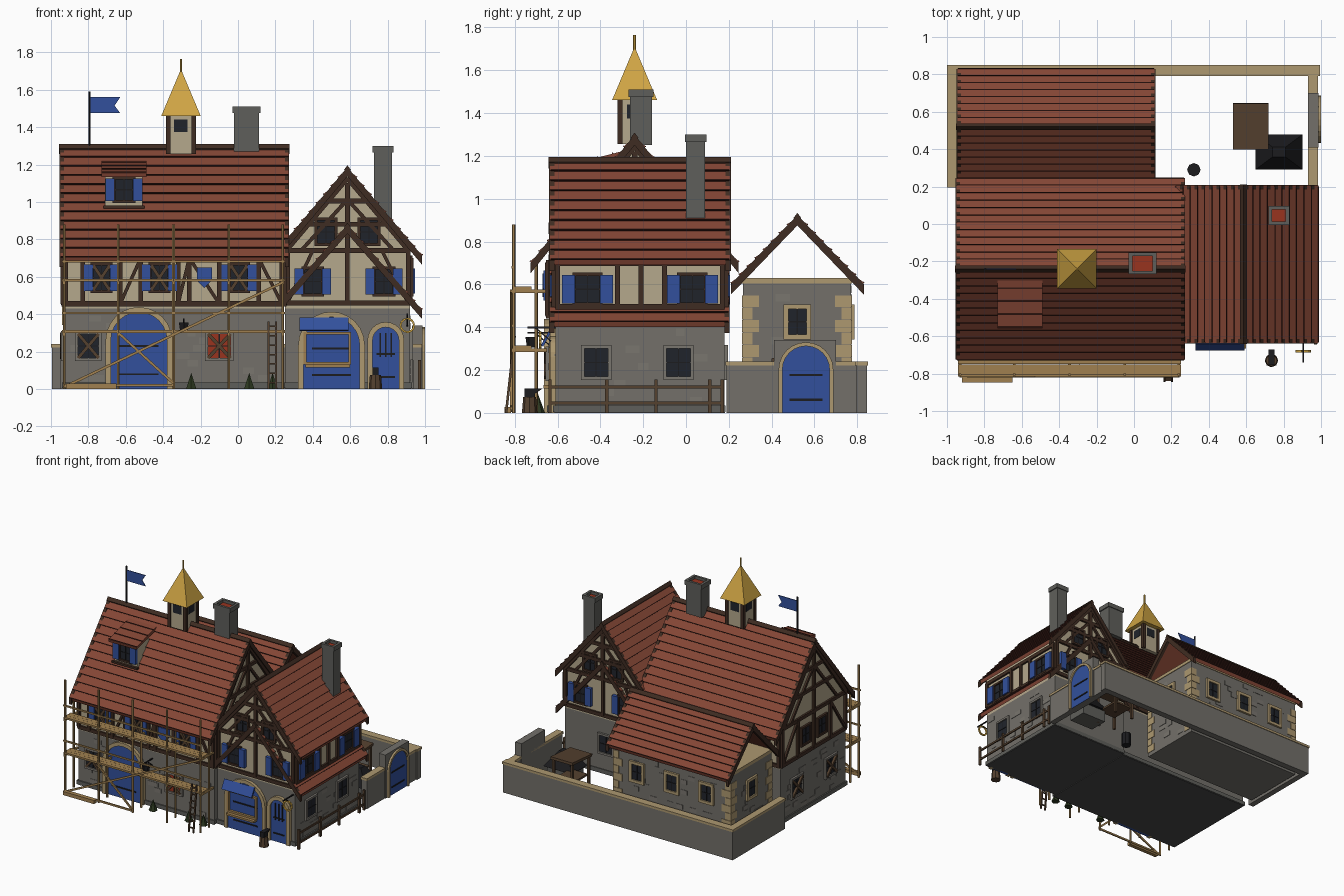
import bpy, bmesh, math, random
from mathutils import Matrix, Vector

if "Cube" in bpy.data.objects:
    bpy.data.objects.remove(bpy.data.objects["Cube"])
random.seed(4)
HEX = dict(stone='73706a', pale='7a766f', plaster='b5a88c', timber='3f2c22', roof='844635', gap='3a1d17',
           blue='32509c', tan='ad9870', wood='a08050', gold='cfa544', dark='20242b', red='98341f', iron='1c1c1f',
           brown='55412f', green='2c3820', chim='5f5f5b', floor='484848')
parts = {}

def lin(h):
    return [((int(h[i:i + 2], 16) / 255 + .055) / 1.055) ** 2.4 for i in (0, 2, 4)] + [1]

def get(name, mat):
    return parts.setdefault((name, mat), bmesh.new())

# A face is (axis it runs along, plane position, outward sign)
def P(f, u, z, d):
    c = f[1] + f[2] * d
    return (u, c, z) if f[0] == 'x' else (c, u, z)

FX, FY = ('x', 0, 1), ('y', 0, 1)

def prism(name, mat, f, pts, d0, d1):
    bm = get(name, mat)
    a = [bm.verts.new(P(f, u, z, d0)) for u, z in pts]
    b = [bm.verts.new(P(f, u, z, d1)) for u, z in pts]
    bm.faces.new(a); bm.faces.new(b[::-1])
    for i in range(len(a)):
        j = (i + 1) % len(a)
        bm.faces.new((a[i], b[i], b[j], a[j]))

def rect(name, mat, f, u0, u1, z0, z1, d0, d1):
    prism(name, mat, f, [(u0, z0), (u1, z0), (u1, z1), (u0, z1)], d0, d1)

def box(name, mat, x0, x1, y0, y1, z0, z1):
    rect(name, mat, FX, x0, x1, z0, z1, y0, y1)

def beam(name, mat, f, p, q, w, d0, d1):
    p, q = Vector(p), Vector(q)
    n = (q - p).normalized() * w / 2
    n = Vector((-n.y, n.x))
    prism(name, mat, f, [p + n, q + n, q - n, p - n], d0, d1)

def cone(name, mat, loc, r1, r2, h, seg=8, rot=0, sy=1):
    m = Matrix.Translation(Vector(loc) + Vector((0, 0, h / 2))) @ Matrix.Diagonal((1, sy, 1, 1)) @ Matrix.Rotation(rot, 4, 'Z')
    bmesh.ops.create_cone(get(name, mat), cap_ends=True, segments=seg, radius1=r1, radius2=r2, depth=h, matrix=m)

# Tiled gable roof: chevron shell, dark course lines, verge boards, ridge
def roof(name, f, ur, half, zr, ze, a, b, n):
    L = math.hypot(half, zr - ze)
    nx, nz = -(zr - ze) / L, half / L
    side = []
    for i in range(n):
        for t, k in ((i / n, .014), ((i + 1) / n, .003)):
            side.append((-half + half * t + nx * k, ze + (zr - ze) * t + nz * k))
    pts = [(ur + u, z) for u, z in side] + [(ur - u, z) for u, z in side[::-1]]
    pts += [(ur + half, ze - .02), (ur, zr - .03), (ur - half, ze - .02)]
    prism(name + '_tiles', 'roof', f, pts, a, b)
    for i in range(n):
        u, z = side[2 * i]
        for s in (-1, 1):
            beam(name + '_course_lines', 'gap', f, (ur + s * u, z - .004), (ur + s * (u + .005 * half / L), z - .004 + .005 * (zr - ze) / L), .01, a + .004, b - .004)
    for d in (a - .004, b - .02):
        chev(name + '_verges', f, ur, half + .01, zr, ze - .012, -.035, .014, d, d + .024)
    prism(name + '_ridge', 'timber', f, [(ur - .018, zr), (ur, zr + .024), (ur + .018, zr), (ur, zr - .03)], a - .006, b + .006)

def chev(name, f, ur, h, zr, ze, lo, hi, d0, d1):
    prism(name, 'timber', f, [(ur - h, ze + hi), (ur, zr + hi), (ur + h, ze + hi), (ur + h, ze + lo), (ur, zr + lo), (ur - h, ze + lo)], d0, d1)

def window(f, u, z0, w, h, frame='timber', shutters=False, cross=False, pane='dark', t=.016):
    l, r, z1 = u - w / 2, u + w / 2, z0 + h
    rect('window_panes', pane, f, l, r, z0, z1, -.01, .006)
    for a, b, c, d in ((l - t, l, z0 - t, z1 + t), (r, r + t, z0 - t, z1 + t), (l, r, z0 - t, z0), (l, r, z1, z1 + t)):
        rect('window_frames', frame, f, a, b, c, d, -.01, .016)
    rect('window_bars', 'iron', f, u - .003, u + .003, z0, z1, 0, .009)
    rect('window_bars', 'iron', f, l, r, z0 + h / 2 - .003, z0 + h / 2 + .003, 0, .009)
    if shutters:
        for s in (-1, 1):
            e = u + s * (w / 2 + .004)
            rect('shutters', 'blue', f, e, e + s * w * .55, z0 - .005, z1 + .005, 0, .026)
    if cross:
        beam('window_cross_boards', 'brown', f, (l, z0), (r, z1), .018, .005, .02)
        beam('window_cross_boards', 'brown', f, (l, z1), (r, z0), .018, .005, .023)

def arc(c, w, h, n=12):
    return [(c - w, 0)] + [(c - w * math.cos(math.pi * i / n), h - w + w * math.sin(math.pi * i / n)) for i in range(n + 1)] + [(c + w, 0)]

def door(name, f, c, w, h, t=.028):
    prism(name, 'blue', f, arc(c, w, h), -.01, .012)
    prism(name + '_surround', 'tan', f, arc(c, w + t, h + t) + arc(c, w, h)[::-1], -.01, .024)
    for z in (.18, .55):
        rect(name + '_straps', 'iron', f, c - w * .7, c + w * .7, h * z, h * z + .01, 0, .017)

def timber(f, u0, u1, z0, z1, posts, braces=()):
    for z in (z0, z1):
        rect('timber_rails', 'timber', f, u0, u1, z - .014, z + .014, 0, .014)
    for u in posts:
        rect('timber_posts', 'timber', f, u - .012, u + .012, z0, z1, 0, .018)
    for a, b in braces:
        beam('timber_braces', 'timber', f, (a, z0), (b, z1), .018, 0, .016)

def gable(f, uc, half, z0, zr):
    rect('gable_timbers', 'timber', f, uc - .013, uc + .013, z0, zr - .03, 0, .018)
    for k in (.0, .36, .68):
        hw = half * (1 - k)
        z = z0 + (zr - z0) * k
        rect('gable_timbers', 'timber', f, uc - hw, uc + hw, z - .013, z + .013, 0, .015)
    for s in (-1, 1):
        beam('gable_timbers', 'timber', f, (uc + s * half * .75, z0), (uc, z0 + (zr - z0) * .7), .02, 0, .014)
        beam('gable_timbers', 'timber', f, (uc + s * half, z0), (uc, zr), .03, 0, .02)

def stones(f, u0, u1, z0, z1, n):
    for i in range(n):
        u, z = random.uniform(u0, u1 - .07), z0 + .04 * random.randrange(int((z1 - z0) / .04))
        rect('wall_stones', random.choice(('stone', 'pale')), f, u, u + random.uniform(.04, .07), z, z + .034, 0, .003)

def quoins(name, mat, x, y, sx, sy, z0, z1, step=.07):
    for i in range(int((z1 - z0) / step)):
        a, b = (.075, .045) if i % 2 else (.045, .075)
        z = z0 + i * step
        box(name, mat, x - sx * a, x + sx * .004, y - sy * b, y + sy * .004, z, z + step - .003)

# Main house
MF, MB, ML, MR = ('x', -.64, -1), ('x', .16, 1), ('y', -.93, -1), ('y', .245, 1)
box('main_floor_slab', 'floor', -.935, .245, -.645, .165, 0, .006)
box('main_ground_floor', 'stone', -.93, .245, -.64, .16, .005, .43)
box('main_plinth', 'chim', -.94, .25, -.65, .17, .005, .035)
prism('main_upper_floor', 'plaster', FY, [(-.64, .43), (.16, .43), (.16, .76), (-.24, 1.26), (-.64, .76)], -.93, .245)
roof('main_roof', FY, -.24, .475, 1.285, .70, -.95, .27, 12)
for f in (MF, MB):
    timber(f, -.93, .245, .455, .70, (-.92, -.83, -.63, -.52, -.32, -.26, -.1, .11, .235), ((-.63, -.52), (-.32, -.26), (-.1, -.26), (.235, .11)))
for u in (-.73, -.42, .005):
    window(MF, u, .53, .085, .13, shutters=True, cross=True)
prism('shield', 'blue', MF, [(-.22, .65), (-.22, .58), (-.18, .54), (-.14, .58), (-.14, .65)], 0, .03)
window(MF, -.80, .165, .11, .13, 'pale', cross=True)
window(MF, -.10, .165, .12, .13, 'pale', cross=True, pane='red')
door('main_door', MF, -.53, .15, .41)
stones(MF, -.93, .24, .04, .42, 40)
for f in (ML, MR):
    timber(f, -.64, .16, .455, .74, (-.63, -.44, -.24, -.04, .15), ((-.63, -.44), (.15, -.04)))
    gable(f, -.24, .39, .74, 1.25)
for u in (-.45, -.03):
    window(ML, u, .165, .12, .13, 'pale', cross=True)
    window(ML, u + .11 * (1 if u < -.2 else -1), .53, .09, .12)
stones(ML, -.63, .15, .04, .42, 30)

# Dormer
D = ('x', -.51, -1)
box('dormer_walls', 'plaster', -.71, -.51, -.51, -.30, .93, 1.15)
window(D, -.61, 1.01, .09, .11, shutters=True)
rect('dormer_sill', 'timber', D, -.72, -.5, .965, .98, 0, .02)
beam('dormer_roof', 'roof', FY, (-.555, 1.145), (-.28, 1.215), .022, -.73, -.49)
for i in range(4):
    beam('dormer_course_lines', 'gap', FY, (-.555 + .07 * i, 1.155 + .0178 * i), (-.549 + .07 * i, 1.1566 + .0178 * i), .012, -.73, -.49)

# Bell turret
T = (-.305, -.24)
box('turret_walls', 'plaster', T[0] - .07, T[0] + .07, T[1] - .07, T[1] + .07, 1.255, 1.47)
for sx in (-1, 1):
    for sy in (-1, 1):
        x, y = T[0] + sx * .068, T[1] + sy * .068
        box('turret_posts', 'timber', x - .012, x + .012, y - .012, y + .012, 1.255, 1.47)
for f, c in ((('x', T[1], 1), T[0]), (('y', T[0], 1), T[1])):
    rect('turret_openings', 'dark', f, c - .036, c + .036, 1.375, 1.44, -.073, .073)
cone('turret_spire', 'gold', (*T, 1.46), .149, 0, .25, 4, math.pi / 4)
cone('turret_finial', 'gold', (*T, 1.69), .007, .007, .075, 6)

# Flag
cone('flag_pole', 'iron', (-.795, -.24, 1.25), .006, .006, .34, 6)
prism('flag', 'blue', FX, [(-.79, 1.56), (-.63, 1.56), (-.66, 1.515), (-.63, 1.475), (-.79, 1.475)], -.243, -.237)

# Chimneys
for n, x, y, hx, hy, z0, z1 in (('main_chimney', .045, -.21, .066, .052, 1.25, 1.51), ('wing_chimney', .775, .045, .048, .044, .9, 1.3)):
    box(n, 'chim', x - hx, x + hx, y - hy, y + hy, z0, z1 - .03)
    for s in (-1, 1):
        box(n + '_cap', 'chim', x - hx - .008, x + hx + .008, y + s * (hy - .012), y + s * (hy + .006), z1 - .035, z1)
        box(n + '_cap', 'chim', x + s * (hx - .012), x + s * (hx + .008), y - hy, y + hy, z1 - .035, z1)
    box(n + '_flue', 'red', x - hx + .012, x + hx - .012, y - hy + .012, y + hy - .012, z1 - .035, z1 - .022)

# Right wing
WF, WB, WR = ('x', -.61, -1), ('x', .18, 1), ('y', .92, 1)
box('wing_floor_slab', 'floor', .255, .925, -.615, .182, 0, .006)
box('wing_ground_floor', 'stone', .25, .92, -.61, .18, .005, .43)
box('wing_plinth', 'chim', .25, .93, -.62, .185, .005, .035)
prism('wing_upper_floor', 'plaster', FX, [(.25, .42), (.92, .42), (.92, .75), (.585, 1.14), (.25, .75)], -.61, .18)
roof('wing_roof', FX, .585, .39, 1.172, .71, -.635, .205, 10)
roof('wing_lower_roof', FX, .585, .39, .865, .42, -.635, .2, 10)
for f in (WF, WB):
    timber(f, .25, .92, .46, .74, (.265, .585, .91), ((.265, .4), (.91, .77)))
    gable(f, .585, .33, .74, 1.13)
    for u in (.47, .70):
        window(f, u, .78, .09, .12)
    for u in (.40, .78):
        window(f, u, .51, .09, .13, shutters=True)
door('shop_door', WF, .50, .15, .385)
door('side_door', WF, .79, .07, .33)
for k in (-.03, 0, .03):
    rect('side_door_bars', 'iron', WF, .786 + k, .794 + k, .17, .3, 0, .018)
for a, b, c, d in ((.35, .365, .14, .3), (.59, .605, .14, .3), (.35, .605, .13, .145), (.35, .605, .29, .305)):
    rect('shop_hatch_frame', 'wood', WF, a, b, c, d, .01, .03)
box('shop_counter', 'wood', .36, .60, -.665, -.61, .115, .13)
beam('shop_awning', 'blue', FY, (-.635, .38), (-.672, .312), .012, .33, .59)
stones(WF, .27, .91, .04, .36, 16)
timber(WR, -.61, .18, .495, .70, (-.6, -.32, -.21, -.1, .17))
for u in (-.46, .03):
    window(WR, u, .515, .11, .125, shutters=True)
for u in (-.42, -.035):
    window(WR, u, .17, .11, .13, 'pale')
stones(WR, -.6, .17, .04, .4, 24)
window(WB, .56, .17, .11, .13, 'pale')

# Back house with open gables
box('back_house_walls', 'stone', -.925, .085, .265, .77, 0, .61)
box('back_house_cornice', 'tan', -.93, .09, .26, .775, .605, .63)
roof('back_roof', FY, .52, .30, .91, .60, -.945, .11, 8)
for x, sx in ((-.925, -1), (.085, 1)):
    for y, sy in ((.265, -1), (.77, 1)):
        quoins('back_house_quoins', 'tan', x, y, sx, sy, .03, .61, .058)
for u in (-.72, -.42, -.12):
    window(('x', .77, 1), u, .365, .085, .12, 'tan', t=.022)
for f in (('y', .085, 1), ('y', -.925, -1)):
    window(f, .52, .365, .085, .12, 'tan', t=.022)
    stones(f, .34, .69, .04, .6, 18)
stones(('x', .77, 1), -.83, .0, .24, .6, 24)

# Courtyard wall and gate
for x0, x1, y0, y1 in ((-.995, .99, .795, .845), (-.995, -.95, .2, .8), (.935, .98, .19, .8)):
    box('yard_wall', 'stone', x0, x1, y0, y1, 0, .225)
    box('yard_wall_coping', 'tan', x0 - .005, x1 + .005, y0 - .005, y1 + .005, .222, .24)
box('gate_block', 'stone', .93, .986, .41, .70, 0, .34)
door('gate_door', ('y', .977, 1), .56, .11, .312, .018)

# Scaffold
for x in (-.93, -.64, -.345, -.05, .24):
    cone('scaffold_poles', 'wood', (x, -.805, 0), .008, .008, .88, 6)
    cone('scaffold_poles', 'wood', (x, -.70, 0), .008, .008, .70, 6)
    for z in (.3, .575):
        box('scaffold_bearers', 'wood', x - .007, x + .007, -.815, -.65, z - .015, z)
for z in (.3, .575):
    for y in (-.795, -.765, -.735):
        box('scaffold_planks', 'wood', -.94, .25, y - .0145, y + .0145, z, z + .014)
    box('scaffold_rails', 'wood', -.94, .25, -.815, -.805, z + .1, z + .112)
for p, q in (((-.93, .01), (.24, .57)), ((-.64, .3), (-.345, .03)), ((-.93, .02), (-.345, .02))):
    beam('scaffold_braces', 'wood', FX, p, q, .014, -.822, -.812)
box('loose_planks', 'wood', -.92, -.65, -.848, -.818, 0, .028)

# Ladder
for x in (.158, .198):
    beam('ladder', 'brown', FY, (-.84, 0), (-.80, .36), .012, x, x + .01)
for i in range(7):
    box('ladder', 'brown', .158, .208, -.84 + .0055 * i, -.83 + .0055 * i, .03 + .05 * i, .038 + .05 * i)

# Hanging signs, anvil and shrubs
for x, z in ((-.29, .37), (.905, .395)):
    box('sign_brackets', 'iron', x - .004, x + .004, -.74, -.61, z, z + .008)
    beam('sign_brackets', 'iron', FY, (-.63, z - .06), (-.70, z), .006, x - .003, x + .003)
cone('lantern', 'iron', (-.29, -.72, .305), .022, .03, .05, 6)
for i in range(14):
    a, b = (2 * math.pi * k / 14 for k in (i, i + 1))
    beam('ring_sign', 'gold', FX, (.905 + .036 * math.cos(a), .34 + .036 * math.sin(a)), (.905 + .036 * math.cos(b), .34 + .036 * math.sin(b)), .01, -.686, -.674)
cone('anvil_stump', 'brown', (.735, -.73, 0), .036, .03, .075, 8)
box('anvil', 'iron', .718, .752, -.755, -.705, .075, .115)
prism('anvil', 'iron', FY, [(-.705, .09), (-.67, .113), (-.705, .115)], .72, .75)
for x in (-.25, .06, .185):
    cone('shrubs', 'green', (x, -.69, 0), .032, 0, .085, 6)

# Side fence
for y in (-.635, -.37, -.14, .11, .17):
    box('fence', 'brown', .962, .978, y - .008, y + .008, 0, .155)
for z in (.04, .115):
    box('fence', 'brown', .965, .975, -.64, .175, z, z + .014)

# Yard furniture: lean-to, forge, barrel
beam('lean_to_top', 'brown', FY, (.40, .245), (.645, .265), .02, .53, .72)
for x in (.545, .705):
    for y in (.42, .625):
        box('lean_to_posts', 'brown', x - .009, x + .009, y - .009, y + .009, 0, .25)
box('lean_to_bench', 'brown', .55, .70, .43, .62, .09, .105)
box('forge_base', 'chim', .67, .88, .31, .46, 0, .09)
cone('forge_hood', 'iron', (.775, .385, .09), .177, .05, .12, 4, math.pi / 4, .75)
cone('water_barrel', 'iron', (.32, .29, 0), .036, .036, .1, 8)

# Turn every collected part into an object
mats = {}
for (name, mat), bm in parts.items():
    if mat not in mats:
        mats[mat] = bpy.data.materials.new(mat)
        mats[mat].diffuse_color = lin(HEX[mat])
    bmesh.ops.recalc_face_normals(bm, faces=bm.faces)
    me = bpy.data.meshes.new(name)
    bm.to_mesh(me)
    bm.free()
    me.materials.append(mats[mat])
    bpy.context.collection.objects.link(bpy.data.objects.new(name, me))

for m in bpy.data.materials:
    if m.users and not m.is_grease_pencil:
        m.use_nodes = True
        m.node_tree.nodes["Principled BSDF"].inputs["Base Color"].default_value = m.diffuse_color
